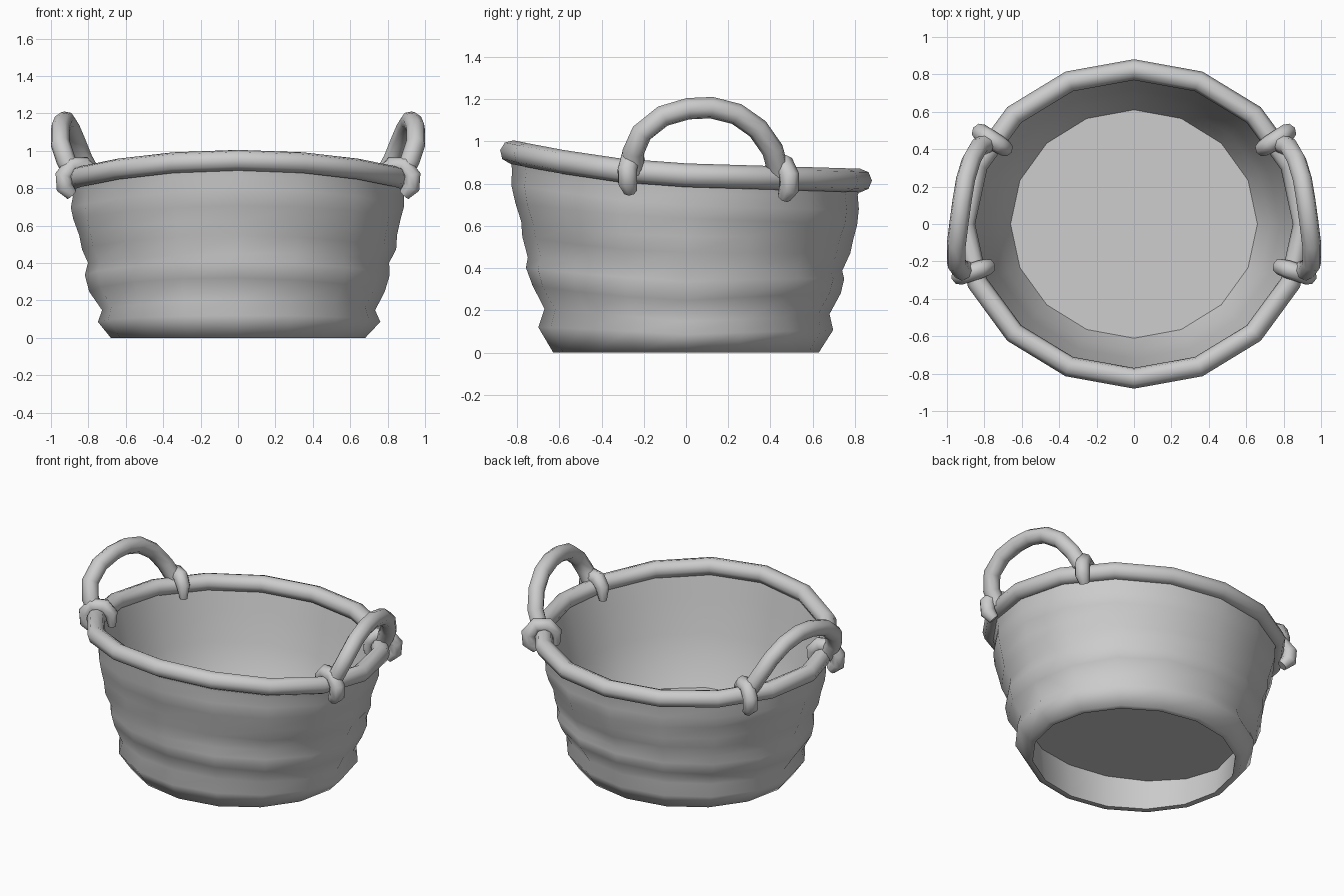
import bpy
import bmesh
from math import sin, cos, pi, radians

cube = bpy.data.objects.get("Cube")
if cube:
    bpy.data.objects.remove(cube, do_unlink=True)

SIDES = 16
RIM_X, RIM_Y, RIM_R = 0.905, 0.825, 0.056

clay = bpy.data.materials.new("plain grey")
clay.use_nodes = True
GREY = (0.6, 0.6, 0.6, 1)
clay.diffuse_color = GREY
clay.node_tree.nodes["Principled BSDF"].inputs["Base Color"].default_value = GREY


def rim_height(a):
    """Height of the rim centre line: raised towards the front."""
    f = -sin(a)
    return 0.84 + (0.11 * f ** 1.6 if f > 0 else 0.025 * f)


def smooth(obj, angle=80):
    bpy.ops.object.select_all(action="DESELECT")
    obj.select_set(True)
    bpy.context.view_layer.objects.active = obj
    if obj.type == "CURVE":
        bpy.ops.object.convert(target="MESH")
    bpy.ops.object.shade_smooth_by_angle(angle=radians(angle))


def tube(name, points, radius, radii=None, closed=False):
    curve = bpy.data.curves.new(name, "CURVE")
    curve.dimensions = "3D"
    curve.bevel_depth = radius
    curve.bevel_resolution = 2
    curve.use_fill_caps = True
    spline = curve.splines.new("POLY")
    spline.points.add(len(points) - 1)
    for i, (p, co) in enumerate(zip(spline.points, points)):
        p.co = (*co, 1)
        p.radius = radii[i] if radii else 1
    spline.use_cyclic_u = closed
    curve.materials.append(clay)
    obj = bpy.data.objects.new(name, curve)
    bpy.context.collection.objects.link(obj)
    smooth(obj)


# Basket body: rippled outer wall, foot, hollow underside, inner wall and floor
outer = [(0.68, 0), (0.755, 0.08), (0.73, 0.15), (0.79, 0.25), (0.815, 0.33),
         (0.805, 0.40), (0.84, 0.48), (0.85, 0.55), (0.875, 0.63),
         (0.89, 0.70), (0.885, 0.76), (0.905, 0.84)]
inner = [(0.87, 0.84), (0.83, 0.68), (0.78, 0.48), (0.73, 0.30), (0.66, 0.17)]
under = [(0.66, 0.17), (0.64, 0.0)]


def ring(bm, r, z, wobble=0.0):
    verts = []
    for i in range(SIDES):
        a = 2 * pi * i / SIDES + pi / 2
        lift = z / 0.84 * rim_height(a)
        foot = 0.035 * abs(sin(a)) if 0 < z < 0.4 else 0
        rr = r + wobble * sin(3 * a + z * 17)
        verts.append(bm.verts.new((rr * cos(a), rr * sin(a) * 0.925,
                                   lift + foot + wobble * sin(2 * a + z * 23))))
    return verts


def bridge(bm, low, high):
    for i in range(SIDES):
        j = (i + 1) % SIDES
        bm.faces.new((low[i], low[j], high[j], high[i]))


bm = bmesh.new()
foot_ring = ring(bm, *outer[0])
last = foot_ring
for r, z in outer[1:]:
    cur = ring(bm, r, z, 0.006 if z < 0.8 else 0)
    bridge(bm, last, cur)
    last = cur
for r, z in inner:
    cur = ring(bm, r, z)
    bridge(bm, last, cur)
    last = cur
bm.faces.new(last)
lip = ring(bm, *under[1])
bridge(bm, lip, foot_ring)
bridge(bm, last, lip)
mesh = bpy.data.meshes.new("basket_body")
bm.to_mesh(mesh)
bm.free()
mesh.materials.append(clay)
body = bpy.data.objects.new("basket_body", mesh)
bpy.context.collection.objects.link(body)
smooth(body, 70)

# Rolled rim
angles = [2 * pi * i / SIDES + pi / 2 for i in range(SIDES)]
tube("rim", [(RIM_X * cos(a), RIM_Y * sin(a), rim_height(a)) for a in angles],
     RIM_R, closed=True)

# Handles with ends hooked over the rim
arc = [(0.87, -0.25, 0.86), (0.92, -0.25, 0.95), (0.95, -0.21, 1.04),
       (0.95, -0.11, 1.12), (0.935, 0.01, 1.155), (0.92, 0.12, 1.16),
       (0.90, 0.24, 1.13), (0.87, 0.34, 1.06), (0.83, 0.41, 0.96),
       (0.77, 0.44, 0.85)]
# Offset outwards from the rim centre, and height above it
hook = [(-0.09, -0.06), (-0.085, 0.02), (-0.04, 0.065), (0.03, 0.065),
        (0.075, 0.01), (0.07, -0.05), (0.03, -0.09)]
for side, s in (("left", 1), ("right", -1)):
    tube(f"{side}_handle", [(s * x, y, z) for x, y, z in arc], 0.052)
    for end, deg in (("front", -18), ("back", 33)):
        a = radians(deg)
        path = [(s * (RIM_X + d) * cos(a), (RIM_Y + d) * sin(a), rim_height(a) + h)
                for d, h in hook]
        tube(f"{side}_{end}_hook", path, 0.048,
             [0.5, 0.9, 1, 1, 1, 1, 0.7])
